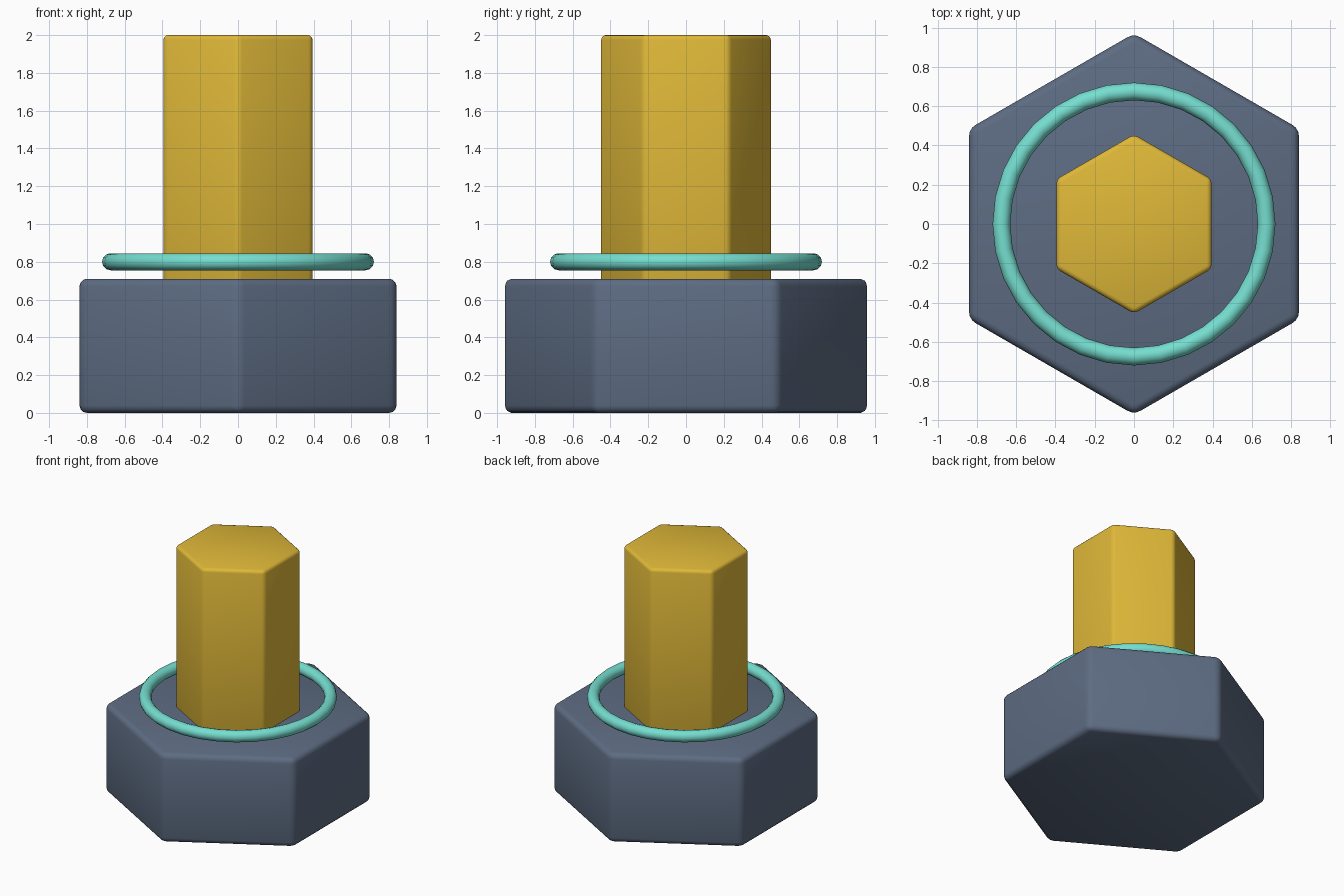
import bpy
import math

cube = bpy.data.objects.get("Cube")
if cube:
    bpy.data.objects.remove(cube, do_unlink=True)


def make_material(name, rgb):
    mat = bpy.data.materials.new(name)
    mat.use_nodes = True
    color = (*rgb, 1.0)
    mat.diffuse_color = color
    mat.node_tree.nodes["Principled BSDF"].inputs["Base Color"].default_value = color
    return mat


slate = make_material("slate blue", (0.11, 0.15, 0.225))
gold = make_material("gold", (0.74, 0.48, 0.04))
teal = make_material("teal", (0.18, 0.73, 0.63))


def finish(obj, name, mat):
    obj.name = name
    obj.data.materials.append(mat)
    obj.data.shade_smooth()


def hex_prism(name, apothem, bottom, top, bevel, mat):
    """Six-sided prism with corners on the y axis and rounded edges."""
    bpy.ops.mesh.primitive_cylinder_add(
        vertices=6, radius=apothem / math.cos(math.pi / 6),
        depth=top - bottom, location=(0, 0, (top + bottom) / 2))
    obj = bpy.context.object
    finish(obj, name, mat)
    rounding = obj.modifiers.new("Rounded edges", "BEVEL")
    rounding.width = bevel
    rounding.segments = 3
    return obj


# Wide head and the shaft set into it
hex_prism("bolt_head", 0.84, 0, 0.71, 0.04, slate)
hex_prism("shaft", 0.395, 0.66, 2, 0.025, gold)

# Ring floating above the head
bpy.ops.mesh.primitive_torus_add(
    major_radius=0.675, minor_radius=0.045, major_segments=32,
    minor_segments=12, location=(0, 0, 0.80))
finish(bpy.context.object, "ring", teal)
